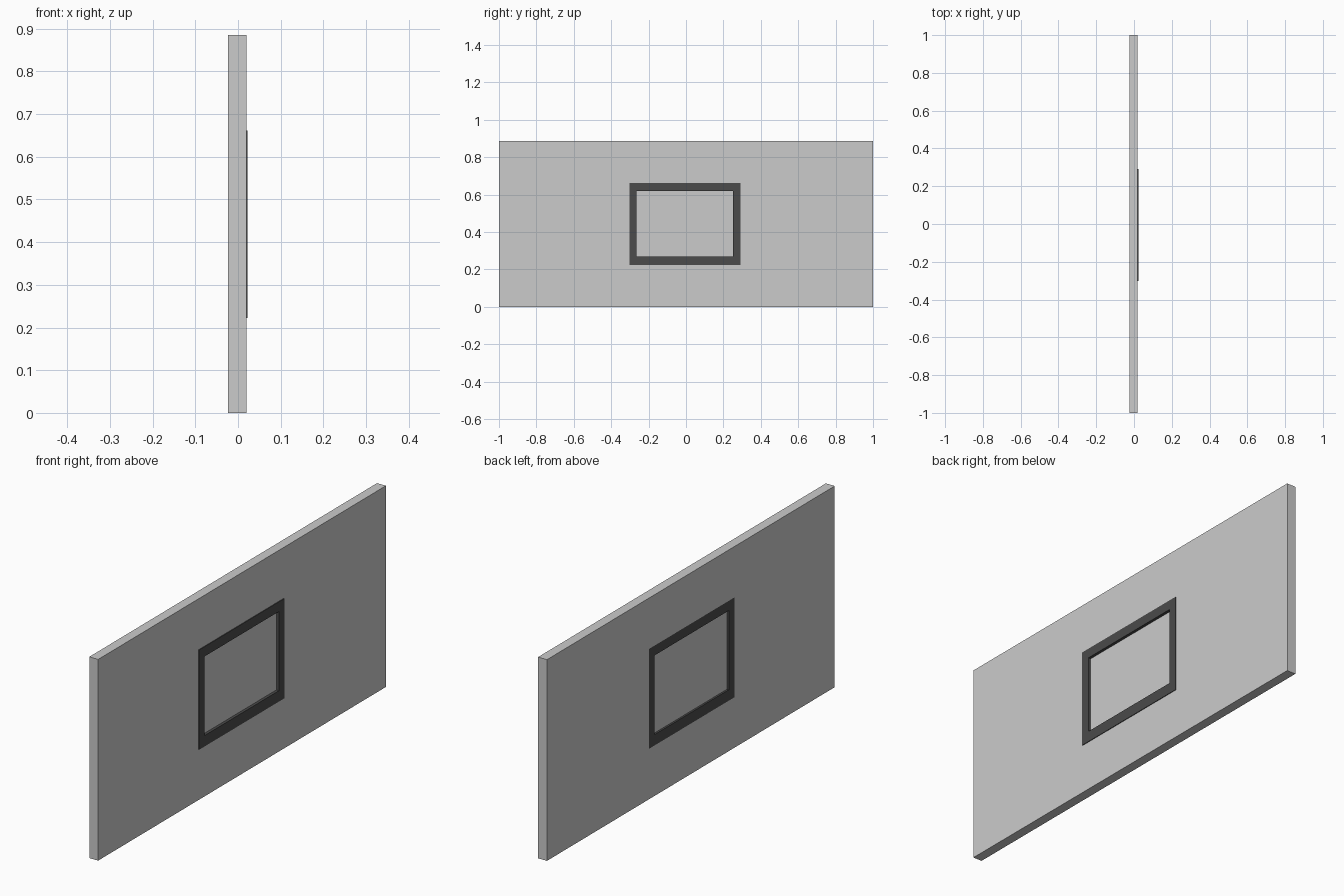
import bpy, bmesh

if "Cube" in bpy.data.objects:
    bpy.data.objects.remove(bpy.data.objects["Cube"])


def material(name, value):
    mat = bpy.data.materials.new(name)
    mat.diffuse_color = (value, value, value, 1)
    mat.use_nodes = True
    mat.node_tree.nodes["Principled BSDF"].inputs["Base Color"].default_value = mat.diffuse_color
    return mat


def finish(name, bm, mat):
    bmesh.ops.recalc_face_normals(bm, faces=bm.faces)
    mesh = bpy.data.meshes.new(name)
    bm.to_mesh(mesh)
    bm.free()
    mesh.materials.append(mat)
    obj = bpy.data.objects.new(name, mesh)
    bpy.context.collection.objects.link(obj)
    return obj


def corners(rect):
    y0, y1, z0, z1 = rect
    return [(y0, z0), (y1, z0), (y1, z1), (y0, z1)]


def ring(name, outer, inner, x0, x1, mat):
    """Rectangular slab with a rectangular opening right through it."""
    bm = bmesh.new()
    loops = [[bm.verts.new((x, y, z)) for y, z in corners(r)]
             for x, r in ((x0, outer), (x1, outer), (x1, inner), (x0, inner))]
    for k in range(4):
        a, b = loops[k], loops[(k + 1) % 4]
        for i in range(4):
            j = (i + 1) % 4
            bm.faces.new((a[i], a[j], b[j], b[i]))
    return finish(name, bm, mat)


def slab(name, rect, x0, x1, mat):
    bm = bmesh.new()
    bmesh.ops.create_cube(bm, size=1)
    y0, y1, z0, z1 = rect
    bmesh.ops.scale(bm, vec=(x1 - x0, y1 - y0, z1 - z0), verts=bm.verts)
    bmesh.ops.translate(bm, vec=((x0 + x1) / 2, (y0 + y1) / 2, (z0 + z1) / 2),
                        verts=bm.verts)
    return finish(name, bm, mat)


WALL = (-1.0, 1.0, 0.0, 0.885)
FRAME = (-0.303, 0.291, 0.222, 0.661)
OPENING = (-0.264, 0.252, 0.27, 0.618)

# Wall panel with the window hole
ring("wall", WALL, FRAME, -0.0235, 0.0195, material("wall_grey", 0.55))
# Dark frame, standing slightly proud on the +x side
ring("window_frame", FRAME, OPENING, -0.0235, 0.0225, material("frame_dark", 0.07))
# Pane set back inside the frame
slab("window_pane", OPENING, -0.015, 0.010, material("pane_light", 0.8))
